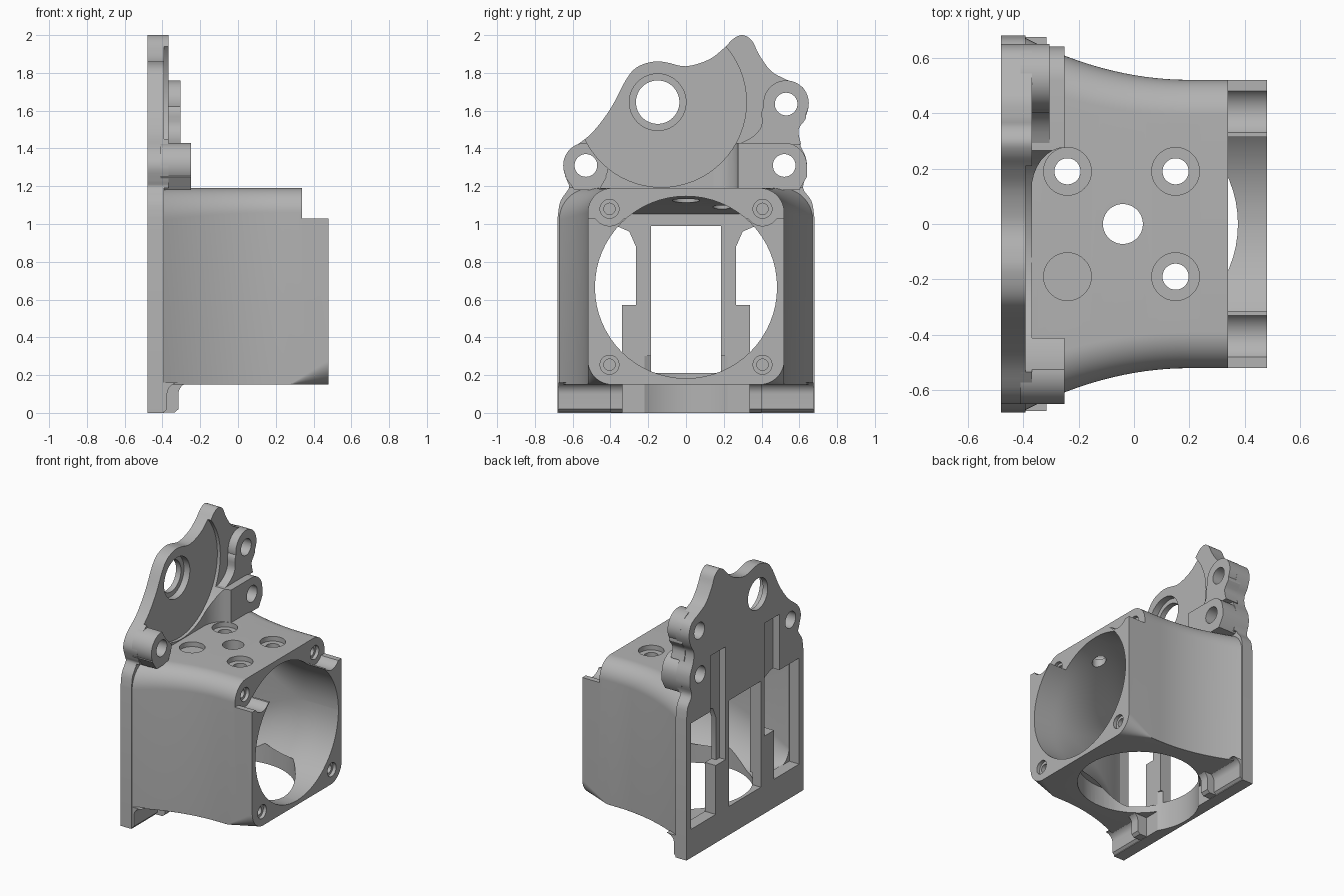
import bpy
import bmesh
from math import cos, sin, pi
from mathutils import Matrix, Vector

default_cube = bpy.data.objects.get("Cube")
if default_cube:
    bpy.data.objects.remove(default_cube, do_unlink=True)

grey = bpy.data.materials.new("plain_grey")
grey.use_nodes = True
grey_value = (0.45, 0.45, 0.45, 1)
grey.diffuse_color = grey_value
grey.node_tree.nodes["Principled BSDF"].inputs["Base Color"].default_value = grey_value

AXES = {"x": lambda a, b, h: (h, a, b),
        "y": lambda a, b, h: (a, h, b),
        "z": lambda a, b, h: (a, b, h)}


def loft(name, rings):
    """Closed solid through rings of equal point count."""
    bm = bmesh.new()
    rows = [[bm.verts.new(p) for p in ring] for ring in rings]
    count = len(rows[0])
    for low, high in zip(rows, rows[1:]):
        for i in range(count):
            j = (i + 1) % count
            bm.faces.new((low[i], low[j], high[j], high[i]))
    bm.faces.new(rows[0])
    bm.faces.new(rows[-1])
    bmesh.ops.recalc_face_normals(bm, faces=bm.faces)
    mesh = bpy.data.meshes.new(name)
    bm.to_mesh(mesh)
    bm.free()
    mesh.materials.append(grey)
    obj = bpy.data.objects.new(name, mesh)
    bpy.context.collection.objects.link(obj)
    return obj


def prism(name, points, start, end, axis="x"):
    place = AXES[axis]
    return loft(name, [[place(a, b, h) for a, b in points] for h in (start, end)])


def box(name, low, high):
    points = [(low[1], low[2]), (high[1], low[2]), (high[1], high[2]), (low[1], high[2])]
    return prism(name, points, low[0], high[0])


def disc(a, b, r, n=64):
    return [(a + r * cos(2 * pi * i / n), b + r * sin(2 * pi * i / n)) for i in range(n)]


def rod(name, a, b, r, start, end, axis="x"):
    return prism(name, disc(a, b, r), start, end, axis)


def modify(obj, tool, operation="DIFFERENCE"):
    """Apply a boolean and discard the tool object."""
    tool.hide_render = True
    mod = obj.modifiers.new("boolean", "BOOLEAN")
    mod.operation = operation
    mod.solver = "EXACT"
    mod.object = tool
    bpy.context.view_layer.objects.active = obj
    bpy.ops.object.modifier_apply(modifier=mod.name)
    bpy.data.objects.remove(tool, do_unlink=True)


def spline(points, steps=4):
    """Smooth curve passing through the points."""
    ends = [points[0]] + points + [points[-1]]
    vecs = [Vector(p) for p in ends]
    out = []
    for p, q, r, s in zip(vecs, vecs[1:], vecs[2:], vecs[3:]):
        for k in range(steps):
            t = k / steps
            v = q + (r - p) * t / 2 + (p * 2 - q * 5 + r * 4 - s) * t * t / 2
            v += (q * 3 - p - r * 3 + s) * t ** 3 / 2
            out.append((v.x, v.y))
    return out + [tuple(points[-1])]


def rounded(x, w, low, high, top_r, bottom_r, n=16):
    """Rounded rectangular ring across x."""
    corners = [(w, high, top_r, 0), (-w, high, top_r, 1),
               (-w, low, bottom_r, 2), (w, low, bottom_r, 3)]
    ring = []
    for y, z, r, quarter in corners:
        cy = y - r if y > 0 else y + r
        cz = z - r if z == high else z + r
        for i in range(n + 1):
            a = (quarter + i / n) * pi / 2
            ring.append((x, cy + r * cos(a), cz + r * sin(a)))
    return ring


# Flared shroud
outer, inner = [], []
for i in range(23):
    x = -0.4 + 0.04 * i
    flare = max(0, (0.2 - x) / 0.6) ** 2
    foot_r = 0.003 + 0.127 * max(0, (x - 0.28) / 0.2)
    outer.append(rounded(x, 0.52 + 0.155 * flare, 0.15, 1.19, 0.13 + 0.04 * flare, foot_r))
for i in range(24):
    x = -0.41 + 0.04 * i
    t = min(1, max(0, (0.3 - x) / 0.7) ** 2)
    r = 0.481 + (0.1 - 0.481) * t
    inner.append(rounded(x, 0.482 + 0.148 * t, 0.183 + 0.02 * t, 1.147 - 0.097 * t, r, r))
shroud = loft("shroud", outer)
modify(shroud, loft("cavity_cutter", inner))

# Stepped top front edge
modify(shroud, box("step_cutter", (0.34, -1, 1.03), (1, 1, 1.5)))

# Top mounting holes
modify(shroud, rod("centre_cutter", -0.04, 0, 0.072, 1, 1.5, "z"))
for x, y in ((0.15, 0.19), (0.15, -0.19), (-0.24, 0.19), (-0.24, -0.19)):
    modify(shroud, rod("counterbore_cutter", x, y, 0.086, 1.155, 1.5, "z"))
    if x > 0 or y > 0:
        modify(shroud, rod("bolt_cutter", x, y, 0.047, 1, 1.5, "z"))

# Corner screw holes around the round opening
for y in (-0.405, 0.405):
    for z, face in ((1.08, 0.34), (0.255, 0.48)):
        if z > 1:
            modify(shroud, rod("seat_cutter", y, z, 0.09, face, 1))
        modify(shroud, rod("countersink_cutter", y, z, 0.05, face - 0.025, 1))
        modify(shroud, rod("screw_cutter", y, z, 0.03, face - 0.12, 1))


def floor_hole():
    return rod("floor_cutter", -0.04, 0, 0.415, -0.1, 0.3, "z")


modify(shroud, floor_hole())

# Back plate with its wavy crest
crest = spline([
    (0.68, 1.03), (0.665, 1.12), (0.62, 1.19), (0.64, 1.27), (0.635, 1.35), (0.6, 1.43),
    (0.595, 1.5), (0.63, 1.56), (0.65, 1.64), (0.62, 1.72), (0.53, 1.765), (0.45, 1.81),
    (0.385, 1.9), (0.35, 1.97), (0.3, 2), (0.25, 1.98), (0.2, 1.93), (0.12, 1.87),
    (0, 1.835), (-0.1, 1.855), (-0.17, 1.86), (-0.26, 1.83), (-0.32, 1.76), (-0.4, 1.61),
    (-0.5, 1.48), (-0.61, 1.39), (-0.65, 1.31), (-0.63, 1.23), (-0.62, 1.19),
    (-0.665, 1.12), (-0.68, 1.03)])
plate = prism("back_plate", [(-0.68, 0), (0.68, 0)] + crest, -0.48, -0.392)
upper = [p for p in crest if p[1] > 1.19]
rim = prism("raised_rim", upper, -0.41, -0.368)

# Plate windows and rear grooves
modify(plate, box("window_cutter", (-1, -0.185, 0.21), (0, 0.185, 0.99)))
for s in (-1, 1):
    side = [(s * y, z) for y, z in ((0.34, 0.21), (0.63, 0.21), (0.63, 0.99), (0.37, 0.99),
                                    (0.3, 0.96), (0.265, 0.88), (0.265, 0.57), (0.34, 0.57))]
    modify(plate, prism("side_cutter", side, -1, 0))
    y0, y1 = sorted((s * 0.225, s * 0.4))
    modify(plate, box("groove_cutter", (-1, y0, 0.57), (-0.43, y1, 1.4)))
modify(plate, floor_hole())

# Raised bosses on the crest
left_boss = rod("left_boss", -0.53, 1.31, 0.12, -0.41, -0.25)
left_web = prism("left_boss_web", [(-0.64, 1.25), (-0.59, 1.18), (-0.46, 1.18), (-0.42, 1.25),
                                   (-0.53, 1.33)], -0.41, -0.25)
modify(left_boss, left_web, "UNION")
right_boss = prism("right_boss", [(0.275, 1.18), (0.6, 1.18), (0.64, 1.25)]
                   + [(0.52 + 0.12 * cos(a * pi / 16), 1.31 + 0.12 * sin(a * pi / 16))
                      for a in range(9)] + [(0.275, 1.43)], -0.41, -0.25)
upper_boss = rod("upper_boss", 0.53, 1.64, 0.12, -0.41, -0.305)
upper_web = prism("upper_boss_web", spline([
    (0.61, 1.42), (0.595, 1.5), (0.635, 1.58), (0.53, 1.7), (0.41, 1.62), (0.4, 1.52),
    (0.35, 1.46), (0.27, 1.42)]), -0.41, -0.305)
modify(upper_boss, upper_web, "UNION")
sweep = [(-0.41, 0.12)] + [(-0.37 + 0.12 * (1 - cos(a * pi / 16)), 0.12 + 0.156 * sin(a * pi / 16))
                           for a in range(9)] + [(-0.41, 0.276)]
fillet = prism("boss_fillet", sweep, 1.18, 1.43, "z")

# Round recess, large bore and boss holes
for part in (rim, left_boss, right_boss, upper_boss, fillet):
    modify(part, rod("recess_cutter", -0.13, 1.645, 0.45, -0.6, 0))
modify(plate, rod("bore_cutter", -0.15, 1.645, 0.115, -1, 0))
modify(plate, rod("bore_seat_cutter", -0.15, 1.645, 0.15, -0.44, 0))
for boss, y, z in ((left_boss, -0.53, 1.31), (right_boss, 0.52, 1.31), (upper_boss, 0.53, 1.635)):
    for part in (boss, plate, rim):
        modify(part, rod("pin_cutter", y, z, 0.06, -1, 0))

# Feet under the shroud
for s, label in ((-1, "right"), (1, "left")):
    for name, reach, near, far in (("foot", -0.375, 0.39, 0.675), ("foot_nub", -0.315, 0.335, 0.4)):
        curve = [(reach + 0.06 * (1 - cos(a * pi / 16)), 0.1 + 0.06 * sin(a * pi / 16))
                 for a in range(9)]
        profile = [(-0.44, 0.002), (reach - 0.02, 0.002), (reach, 0.02)] + curve + [(-0.44, 0.16)]
        foot = prism(label + "_" + name, profile, s * near, s * far, "y")
        modify(foot, floor_hole())

# Smooth curved surfaces, keep crisp edges
for obj in bpy.context.view_layer.objects:
    obj.select_set(obj.type == "MESH" and grey.name in obj.data.materials)
bpy.context.view_layer.objects.active = shroud
bpy.ops.object.shade_smooth_by_angle(angle=pi / 6)
